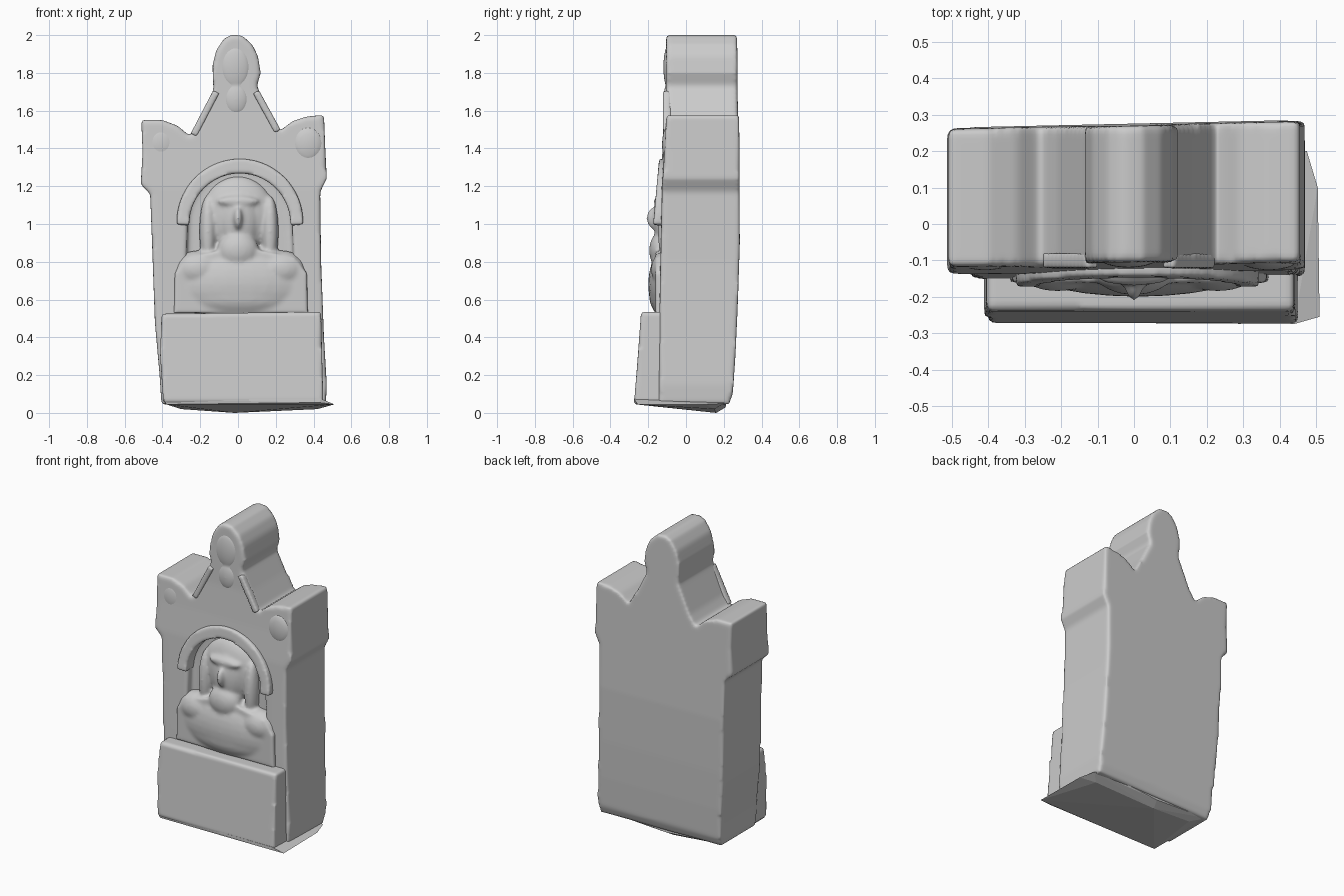
import bpy, bmesh, math
from mathutils import Matrix, Vector

if "Cube" in bpy.data.objects:
    bpy.data.objects.remove(bpy.data.objects["Cube"])


def lerp_table(z, table):
    # piecewise-linear lookup of (z, value) pairs
    if z <= table[0][0]:
        return table[0][1]
    for (z0, a), (z1, b) in zip(table, table[1:]):
        if z <= z1:
            return a + (b - a) * (z - z0) / (z1 - z0)
    return table[-1][1]


def add_prism(bm, pts, y0, y1):
    front = [bm.verts.new((x, y0, z)) for x, z in pts]
    back = [bm.verts.new((x, y1, z)) for x, z in pts]
    n = len(pts)
    bm.faces.new(front)
    bm.faces.new(back[::-1])
    for i in range(n):
        j = (i + 1) % n
        bm.faces.new((front[j], front[i], back[i], back[j]))


def add_ball(bm, loc, rad):
    m = Matrix.Translation(loc) @ Matrix.Diagonal((*rad, 1))
    bmesh.ops.create_uvsphere(bm, u_segments=32, v_segments=16, radius=1, matrix=m)


def arc(cx, cz, r, a0, a1, n=20):
    return [(cx + r * math.cos(math.radians(a0 + (a1 - a0) * i / n)),
             cz + r * math.sin(math.radians(a0 + (a1 - a0) * i / n))) for i in range(n + 1)]


def finish(bm, name):
    bmesh.ops.recalc_face_normals(bm, faces=bm.faces)
    me = bpy.data.meshes.new(name)
    bm.to_mesh(me)
    bm.free()
    ob = bpy.data.objects.new(name, me)
    bpy.context.collection.objects.link(ob)
    return ob


def soften(ob, voxel, iters):
    r = ob.modifiers.new("remesh", 'REMESH')
    r.mode = 'VOXEL'
    r.voxel_size = voxel
    r.use_smooth_shade = True
    s = ob.modifiers.new("smooth", 'SMOOTH')
    s.factor = 0.5
    s.iterations = iters


# Headstone slab: silhouette with shoulders, gable and rounded finial
outline = [(-0.405, 0.045), (-0.415, 0.2), (-0.44, 0.48), (-0.455, 0.9), (-0.465, 1.16),
           (-0.515, 1.21), (-0.505, 1.38), (-0.512, 1.55), (-0.40, 1.55), (-0.32, 1.52),
           (-0.255, 1.465), (-0.21, 1.53), (-0.13, 1.71), (-0.135, 1.84), (-0.115, 1.92),
           (-0.075, 1.98), (-0.03, 2.004), (0.025, 1.995), (0.075, 1.95), (0.105, 1.89),
           (0.12, 1.8), (0.10, 1.73), (0.16, 1.61), (0.225, 1.495), (0.29, 1.545),
           (0.36, 1.568), (0.455, 1.578), (0.462, 1.4), (0.47, 1.24), (0.435, 1.17),
           (0.44, 0.8), (0.455, 0.4), (0.47, 0.15), (0.465, 0.045)]
bm = bmesh.new()
add_prism(bm, outline, -0.12, 0.27)
for z in (0.1, 0.3, 0.55, 0.9, 1.2, 1.4, 1.6):
    bmesh.ops.bisect_plane(bm, geom=bm.verts[:] + bm.edges[:] + bm.faces[:],
                           plane_co=(0, 0, z), plane_no=(0, 0, 1))
front_y = [(0.05, -0.15), (0.55, -0.145), (1.2, -0.132), (1.4, -0.118), (1.6, -0.108), (2, -0.105)]
back_y = [(0.04, 0.215), (0.1, 0.238), (0.3, 0.252), (0.55, 0.264), (0.9, 0.276), (1.4, 0.273), (2, 0.27)]
for v in bm.verts:
    if v.co.y < 0:
        v.co.y = lerp_table(v.co.z, front_y) + 0.012 * v.co.x
    else:
        v.co.y = lerp_table(v.co.z, back_y) + 0.022 * v.co.x
bmesh.ops.triangulate(bm, faces=bm.faces)
slab = finish(bm, "headstone_slab")

# Niche cutter
bm = bmesh.new()
add_prism(bm, [(0.30, 0.62)] + arc(0.01, 1.02, 0.275, 0, 180) + [(-0.28, 0.62)], -0.4, -0.085)
cutter = finish(bm, "niche_cutter")
cutter.hide_render = True
cutter.display_type = 'WIRE'
cut = slab.modifiers.new("niche", 'BOOLEAN')
cut.operation = 'DIFFERENCE'
cut.solver = 'EXACT'
cut.object = cutter
soften(slab, 0.012, 5)

# Arched hood moulding around the niche
bm = bmesh.new()
add_prism(bm, arc(0.01, 1.01, 0.335, -2, 182, 28) + arc(0.01, 1.0, 0.268, 182, -2, 28), -0.16, -0.05)
for v in bm.verts:
    v.co.y += 0.09 * (v.co.z - 1.15)
soften(finish(bm, "arch_hood"), 0.01, 6)

# Carved bust in the niche: veil, face, nose, locks, neck and draped chest
bm = bmesh.new()
add_ball(bm, (0.0, -0.07, 1.05), (0.195, 0.08, 0.205))
add_ball(bm, (0.005, -0.105, 1.02), (0.105, 0.065, 0.17))
add_ball(bm, (0.0, -0.165, 1.03), (0.024, 0.045, 0.06))
add_ball(bm, (0.0, -0.14, 1.12), (0.11, 0.03, 0.03))
for s in (-1, 1):
    add_ball(bm, (0.005 + s * 0.165, -0.09, 0.96), (0.045, 0.06, 0.19))
    add_ball(bm, (0.01 + s * 0.22, -0.1, 0.76), (0.13, 0.085, 0.1))
add_ball(bm, (0.0, -0.13, 0.86), (0.11, 0.065, 0.10))
add_ball(bm, (0.01, -0.08, 0.68), (0.38, 0.12, 0.21))
add_prism(bm, [(-0.34, 0.53), (0.37, 0.53), (0.365, 0.74), (0.30, 0.82), (0.12, 0.86),
               (-0.10, 0.86), (-0.27, 0.82), (-0.335, 0.74)], -0.162, -0.05)
add_ball(bm, (0.01, -0.09, 0.62), (0.33, 0.105, 0.12))
soften(finish(bm, "carved_bust"), 0.01, 8)

# Low relief trim: finial medallion, gable ribs, shoulder rosettes
bm = bmesh.new()
add_ball(bm, (-0.015, -0.09, 1.83), (0.085, 0.03, 0.12))
add_ball(bm, (-0.01, -0.09, 1.66), (0.07, 0.03, 0.09))
for p, q in (((-0.115, 1.70), (-0.235, 1.47)), ((0.095, 1.70), (0.21, 1.49))):
    d = (Vector(q) - Vector(p)).normalized() * 0.018
    n = Vector((-d.y, d.x))
    add_prism(bm, [tuple(Vector(p) + n), tuple(Vector(p) - n),
                   tuple(Vector(q) - n), tuple(Vector(q) + n)], -0.122, -0.08)
for x in (-0.41, 0.37):
    add_ball(bm, (x, -0.095, 1.42), (0.085, 0.032, 0.10))
soften(finish(bm, "relief_trim"), 0.01, 5)

# Projecting plinth block, front face sloping slightly outwards
bm = bmesh.new()
add_prism(bm, [(-0.395, 0.05), (-0.412, 0.3), (-0.405, 0.525), (0.44, 0.535),
               (0.445, 0.3), (0.452, 0.05)], -0.24, 0.1)
for v in bm.verts:
    if v.co.y < 0:
        v.co.y = lerp_table(v.co.z, [(0.05, -0.275), (0.3, -0.255), (0.53, -0.238)])
plinth = finish(bm, "plinth_block")
soften(plinth, 0.012, 3)

# Uneven underside with a thin lip flaring out on the right
bm = bmesh.new()
for co in ((-0.39, -0.27, 0.07), (0.44, -0.275, 0.075), (-0.38, -0.265, 0.045), (0.43, -0.275, 0.055),
           (0.51, -0.255, 0.045), (0.505, 0.1, 0.045), (0.475, 0.2, 0.05), (0.42, 0.15, 0.02),
           (-0.02, 0.16, 0.0), (-0.30, 0.15, 0.02), (-0.395, 0.2, 0.055), (0.42, 0.215, 0.065),
           (0.0, 0.21, 0.03)):
    bm.verts.new(co)
bmesh.ops.convex_hull(bm, input=bm.verts)
finish(bm, "rough_underside")
